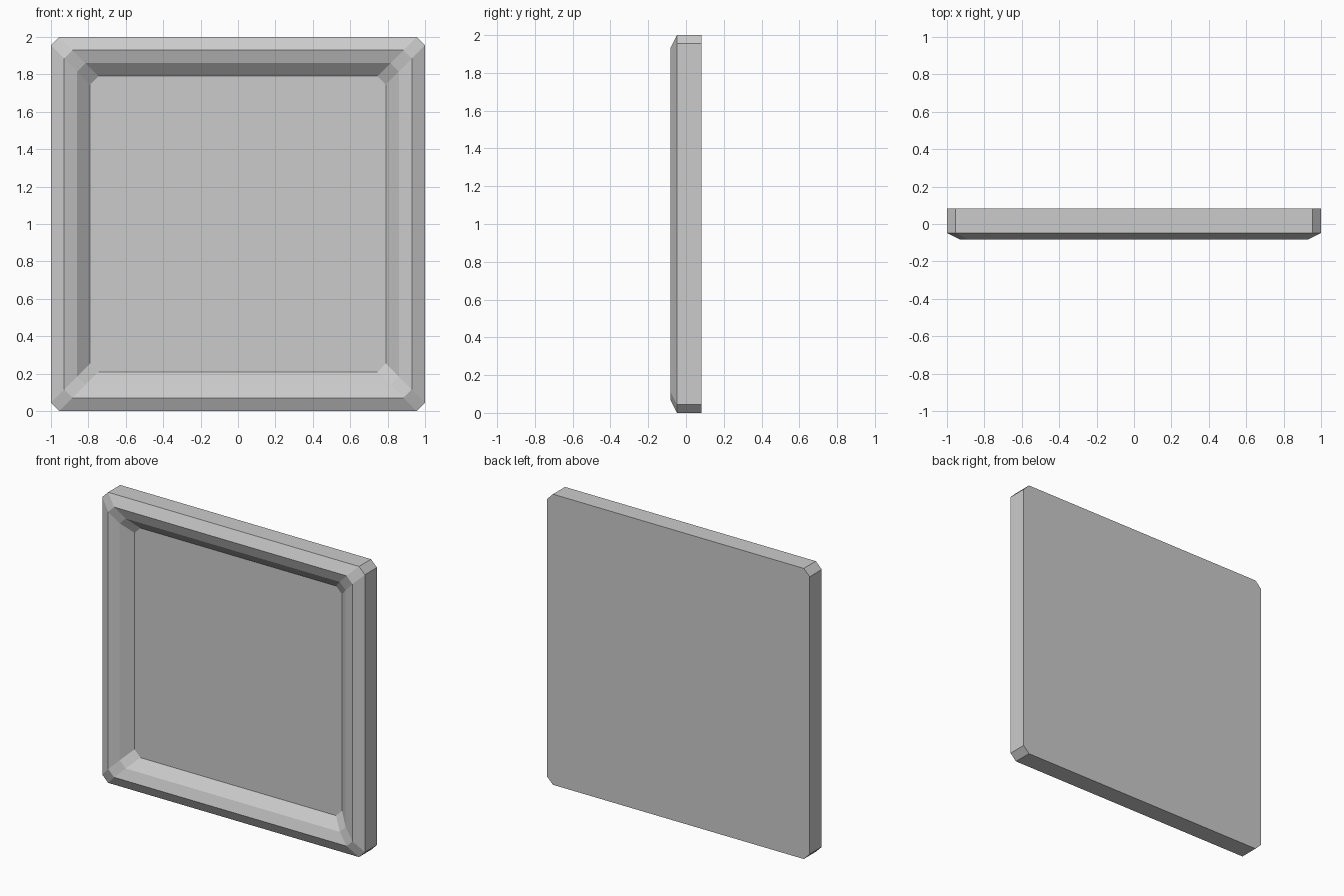
import bpy, bmesh

if "Cube" in bpy.data.objects:
    bpy.data.objects.remove(bpy.data.objects["Cube"])

CHAMFER = 0.045
# Frame profile from back to recessed floor: (half width, y)
PROFILE = [(1.0, 0.083), (1.0, -0.048), (0.93, -0.083), (0.86, -0.058), (0.79, 0.003)]


def corner_cut_square(half, y):
    """Square loop with clipped corners, centred on z = 1."""
    k = half - CHAMFER
    pts = [(k, -half), (half, -k), (half, k), (k, half),
           (-k, half), (-half, k), (-half, -k), (-k, -half)]
    return [(x, y, z + 1) for x, z in pts]


# Solid panel: back, sides, bevelled rim, two inner slopes and floor
bm = bmesh.new()
loops = [[bm.verts.new(p) for p in corner_cut_square(h, y)] for h, y in PROFILE]
for a, b in zip(loops, loops[1:]):
    for i in range(8):
        j = (i + 1) % 8
        bm.faces.new((a[i], a[j], b[j], b[i]))
bm.faces.new(loops[0][::-1])
bm.faces.new(loops[-1])
bmesh.ops.recalc_face_normals(bm, faces=bm.faces)

mesh = bpy.data.meshes.new("framed_panel")
bm.to_mesh(mesh)
bm.free()
bpy.context.collection.objects.link(bpy.data.objects.new("framed_panel", mesh))
